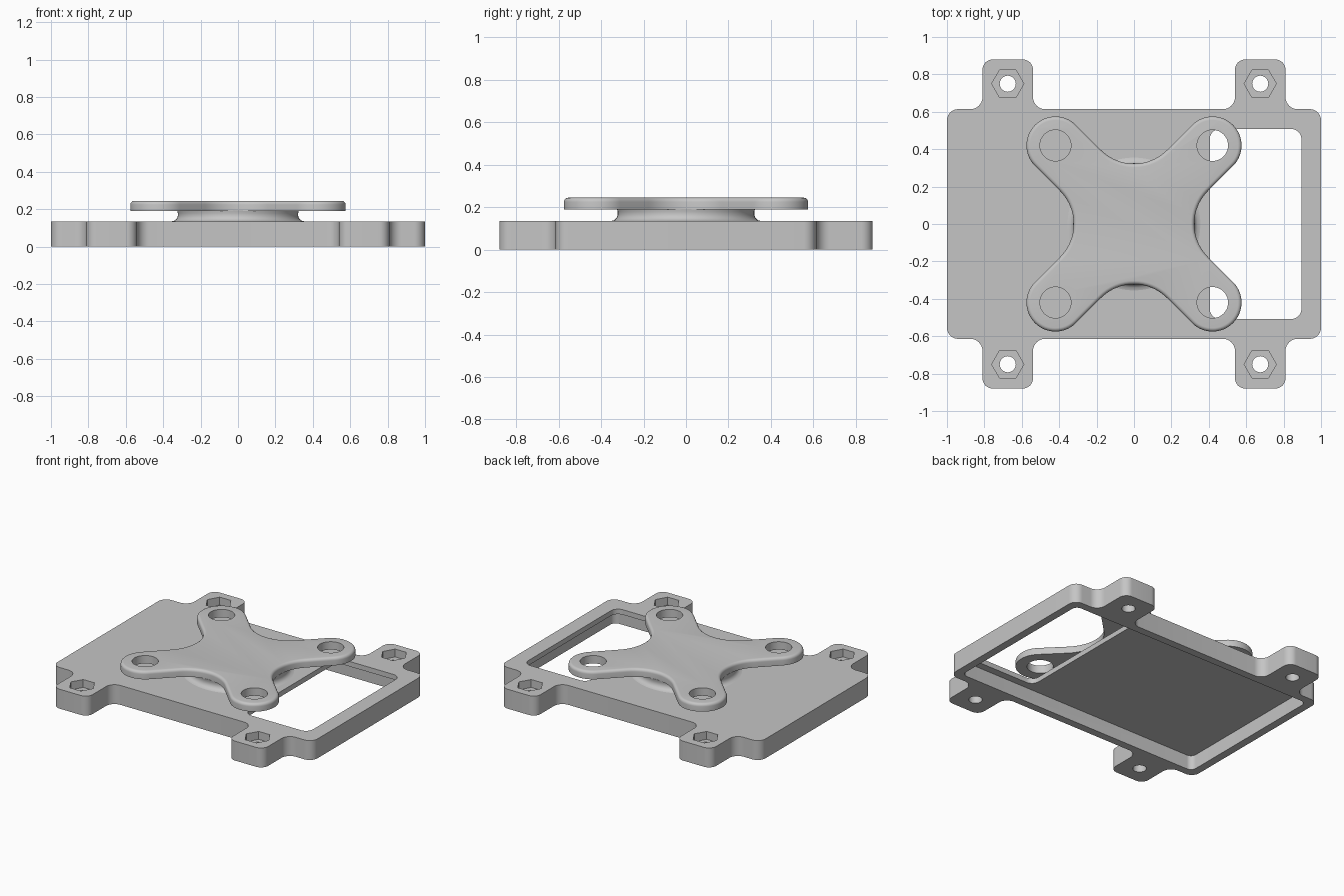
import bpy, bmesh, math
from mathutils import Vector, Matrix

cube = bpy.data.objects.get("Cube")
if cube:
    bpy.data.objects.remove(cube, do_unlink=True)

GREY = (0.56, 0.56, 0.56, 1)
grey = bpy.data.materials.new("plain_grey")
grey.use_nodes = True
grey.diffuse_color = GREY
grey.node_tree.nodes["Principled BSDF"].inputs["Base Color"].default_value = GREY


def rounded(corners, steps=10):
    """Outline through (x, y, radius) corners, with each corner filleted."""
    points = []
    for i, (x, y, r) in enumerate(corners):
        p = Vector((x, y))
        u = (Vector(corners[i - 1][:2]) - p).normalized()
        v = (Vector(corners[(i + 1) % len(corners)][:2]) - p).normalized()
        half = u.angle(v) / 2
        centre = p + (u + v).normalized() * r / math.sin(half)
        a = p + u * r / math.tan(half) - centre
        b = p + v * r / math.tan(half) - centre
        sweep = math.atan2(a.cross(b), a.dot(b))
        for k in range(steps + 1):
            q = centre + Matrix.Rotation(sweep * k / steps, 2) @ a
            if not points or (q - points[-1]).length > 1e-3:
                points.append(q)
    if (points[0] - points[-1]).length < 1e-3:
        points.pop()
    return points


def box_outline(x0, x1, y, r):
    return rounded([(x1, y, r), (x0, y, r), (x0, -y, r), (x1, -y, r)])


def circle(x, y, r, sides):
    step = math.tau / sides
    return [Vector((x + r * math.cos(step * i), y + r * math.sin(step * i)))
            for i in range(sides)]


def loft(name, layers):
    """Closed solid through counter-clockwise (outline, z) layers, bottom up."""
    bm = bmesh.new()
    rings = [[bm.verts.new((p.x, p.y, z)) for p in outline] for outline, z in layers]
    bm.faces.new(rings[0][::-1])
    bm.faces.new(rings[-1])
    for low, high in zip(rings, rings[1:]):
        for i in range(len(low)):
            bm.faces.new((low[i - 1], low[i], high[i], high[i - 1]))
    mesh = bpy.data.meshes.new(name)
    bm.to_mesh(mesh)
    bm.free()
    mesh.materials.append(grey)
    obj = bpy.data.objects.new(name, mesh)
    bpy.context.collection.objects.link(obj)
    return obj


def cut(target, outline, z0, z1):
    cutter = loft("cutter", [(outline, z0), (outline, z1)])
    cutter.hide_render = True
    mod = target.modifiers.new("cut", 'BOOLEAN')
    mod.operation = 'DIFFERENCE'
    mod.solver = 'EXACT'
    mod.object = cutter
    bpy.context.view_layer.objects.active = target
    bpy.ops.object.modifier_apply(modifier=mod.name)
    bpy.data.objects.remove(cutter, do_unlink=True)


def smooth(obj):
    bpy.ops.object.select_all(action='DESELECT')
    obj.select_set(True)
    bpy.context.view_layer.objects.active = obj
    bpy.ops.object.shade_smooth_by_angle(angle=math.radians(30))


QUADRANTS = [(1, 1), (-1, 1), (-1, -1), (1, -1)]
TOP = 0.135

# Base tray with four mounting tabs
quarter = [(1, 0.614, 0.06), (0.81, 0.614, 0.065), (0.81, 0.88, 0.055),
           (0.54, 0.88, 0.055), (0.54, 0.614, 0.065)]
corners = []
for sx, sy in QUADRANTS:
    part = [(sx * x, sy * y, r) for x, y, r in quarter]
    corners += part if sx * sy > 0 else part[::-1]
tray = rounded(corners)
base = loft("base_tray", [(tray, 0), (tray, TOP)])

# Underside recess and side window
cut(base, box_outline(-0.945, 0.945, 0.56, 0.04), -0.1, 0.1)
cut(base, box_outline(0.405, 0.895, 0.508, 0.055), -0.1, 0.3)

# Nut pockets and screw holes in the tabs
for sx, sy in QUADRANTS:
    cut(base, circle(sx * 0.675, sy * 0.75, 0.086, 6), 0.08, 0.3)
    cut(base, circle(sx * 0.675, sy * 0.75, 0.043, 32), -0.1, 0.3)
smooth(base)

# Round neck with a filleted foot
profile = [(0.355, 0.13), (0.355, TOP), (0.339, 0.139), (0.328, 0.149),
           (0.322, 0.163), (0.322, 0.178), (0.325, 0.192)]
smooth(loft("neck", [(circle(0, 0, r, 96), z) for r, z in profile]))


def star(inset):
    """Four-armed outline with round arm ends and hollow sides."""
    half, reach = 0.155 - inset, 0.749 - inset
    corners = []
    for i in range(4):
        a = math.radians(45 + 90 * i)
        along = Vector((math.cos(a), math.sin(a)))
        side = Vector((-along.y, along.x)) * half
        for p, r in ((along * reach - side, half), (along * reach + side, half),
                     (along * half + side, 0.249 + inset)):
            corners.append((p.x, p.y, r))
    return rounded(corners, 16)


# Mounting plate with a rounded upper rim and four holes
ROUND = 0.02
layers = [(star(0), 0.19)]
for k in range(6):
    a = math.radians(18 * k)
    layers.append((star(ROUND * (1 - math.cos(a))),
                   0.245 - ROUND * (1 - math.sin(a))))
plate = loft("mounting_plate", layers)
for sx, sy in QUADRANTS:
    cut(plate, circle(sx * 0.42, sy * 0.42, 0.083, 48), 0.1, 0.4)
smooth(plate)
